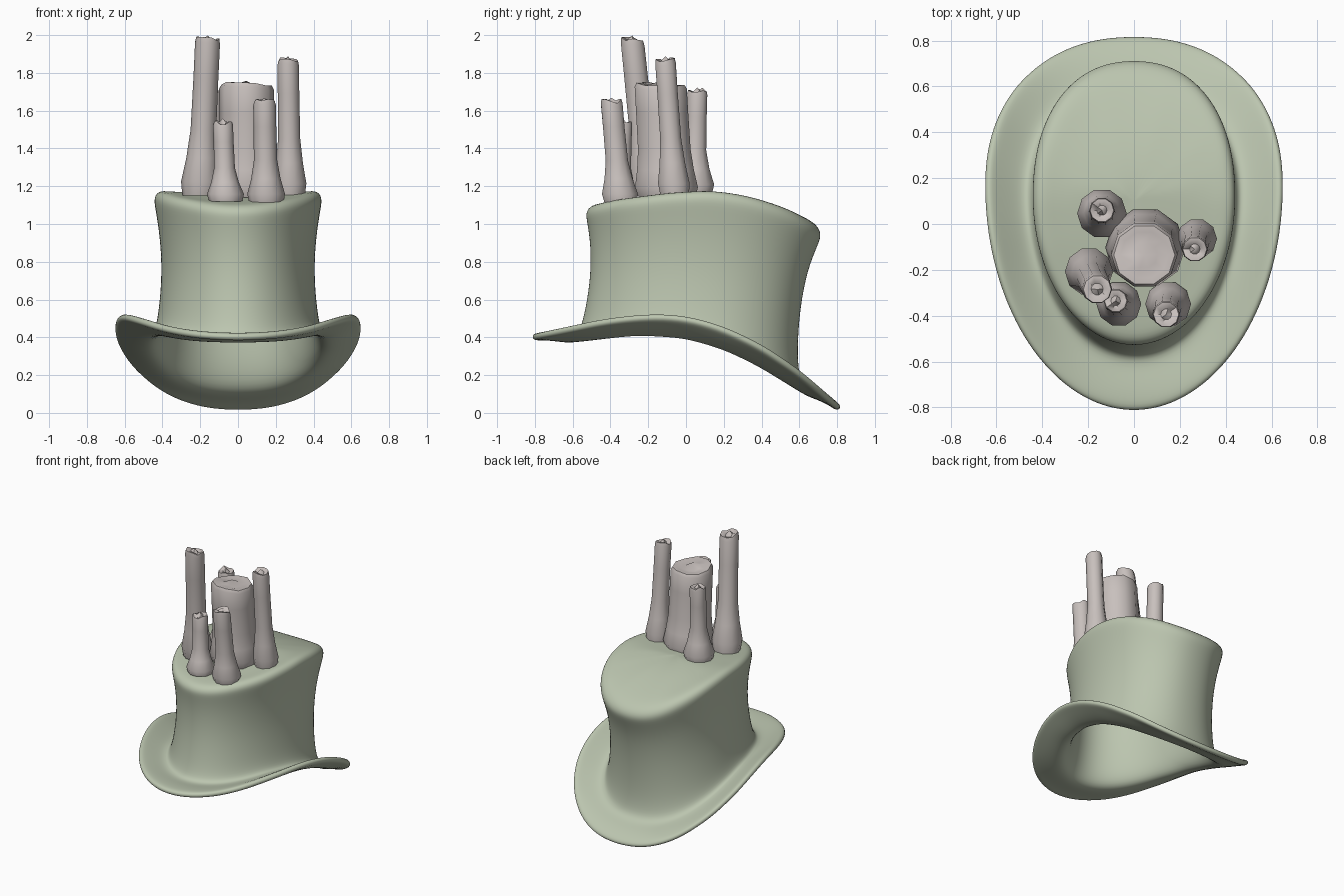
import bpy, bmesh, math, random
from mathutils import Vector

if "Cube" in bpy.data.objects:
    bpy.data.objects.remove(bpy.data.objects["Cube"])

random.seed(4)


def material(name, color):
    m = bpy.data.materials.new(name)
    m.diffuse_color = (*color, 1)
    m.use_nodes = True
    m.node_tree.nodes["Principled BSDF"].inputs["Base Color"].default_value = m.diffuse_color
    return m


def interp(table, v):
    # piecewise linear lookup
    if v <= table[0][0]:
        return table[0][1]
    for (a, za), (b, zb) in zip(table, table[1:]):
        if v <= b:
            return za + (zb - za) * (v - a) / (b - a)
    return table[-1][1]


def loft(name, rings, mat, tip=None, base=False):
    # skin closed rings in order, with an optional end point and base face
    bm = bmesh.new()
    loops = [[bm.verts.new(p) for p in ring] for ring in rings]
    n = len(loops[0])
    for a, b in zip(loops, loops[1:]):
        for k in range(n):
            j = (k + 1) % n
            bm.faces.new((a[k], a[j], b[j], b[k]))
    if tip is not None:
        t = bm.verts.new(tip)
        for k in range(n):
            bm.faces.new((loops[-1][k], loops[-1][(k + 1) % n], t))
    if base:
        bm.faces.new(loops[0][::-1])
    me = bpy.data.meshes.new(name)
    bm.to_mesh(me)
    bm.free()
    ob = bpy.data.objects.new(name, me)
    bpy.context.collection.objects.link(ob)
    me.materials.append(mat)
    return ob


def egg(rx, front, back, yc, zfun, n=36):
    # egg-shaped ring, height follows y
    pts = []
    for k in range(n):
        t = 2 * math.pi * k / n
        c, s = math.cos(t), math.sin(t)
        e = 0.9 if s > 0 else 1.0
        x = rx * math.copysign(abs(c) ** e, c)
        y = yc + (back - yc if s > 0 else yc - front) * math.copysign(abs(s) ** e, s)
        pts.append((x, y, zfun(y)))
    return pts


green = material("hat_green", (0.50, 0.56, 0.43))
wax = material("pale_wax", (0.58, 0.53, 0.51))

# side-view height curves (y, z)
EDGE = [(-.82, .42), (-.6, .47), (-.4, .515), (-.15, .535), (0, .525), (.2, .47),
        (.4, .375), (.6, .24), (.83, .035)]
BASE = [(-.82, .405), (-.6, .40), (-.25, .435), (0, .415), (.2, .36), (.4, .265),
        (.6, .145), (.83, .03)]
TOP = [(-.55, 1.09), (-.4, 1.13), (-.1, 1.17), (.15, 1.185), (.35, 1.15),
       (.55, 1.085), (.72, .99)]

# brim: half width, front y, back y, widest y, curl
BRIM = [(.64, -.82, .83, .18, 1), (.60, -.765, .78, .17, .75),
        (.53, -.68, .71, .14, .32), (.465, -.59, .625, .12, 0)]
# crown: half width, front y, back y, height fraction
CROWN = [(.44, -.562, .60, .06), (.42, -.535, .59, .2), (.403, -.507, .605, .45),
         (.415, -.507, .645, .7), (.44, -.527, .702, .88), (.448, -.535, .722, .95),
         (.42, -.505, .69, 1.0)]
# crown top inner rings
LID = [(.34, -.42, .57), (.2, -.23, .36), (.07, -.02, .2)]

rings = [egg(rx, f, b, yc, lambda y, c=c: interp(BASE, y) * (1 - c) + interp(EDGE, y) * c)
         for rx, f, b, yc, c in BRIM]
rings += [egg(rx, f, b, .12, lambda y, h=h: interp(BASE, y) * (1 - h) + interp(TOP, y) * h)
          for rx, f, b, h in CROWN]
rings += [egg(rx, f, b, .1, lambda y: interp(TOP, y) - .012) for rx, f, b in LID]
hat = loft("hat", rings, green, tip=(0, .1, 1.168))
sol = hat.modifiers.new("thickness", 'SOLIDIFY')
sol.thickness = .04
sol.offset = -1
sub = hat.modifiers.new("smooth", 'SUBSURF')
sub.levels = sub.render_levels = 2
for p in hat.data.polygons:
    p.use_smooth = True

# candle stubs: base xy, base z, base radius, top xy, top z, top radius
CANDLES = [
    ((.05, -.10), 1.14, .175, (.045, -.135), 1.74, .145),
    ((-.20, -.20), 1.15, .105, (-.16, -.285), 1.98, .066),
    ((.275, -.06), 1.15, .088, (.265, -.11), 1.87, .057),
    ((.15, -.345), 1.11, .100, (.14, -.395), 1.65, .060),
    ((-.065, -.35), 1.12, .098, (-.08, -.335), 1.54, .053),
    ((-.14, .045), 1.16, .108, (-.14, .06), 1.705, .056),
]
# candle profile: height fraction, blend from base to top radius, radius scale
PROFILE = [(0, 0, .9), (.09, 0, 1), (.24, .55, 1), (.42, .95, 1), (.75, 1, 1),
           (.965, 1, 1), (1, 1, .92), (1, 1, .72), (.985, 1, .4)]
SIDES = 10
for i, (b, zb, rb, t, zt, rt) in enumerate(CANDLES):
    lo, hi = Vector((*b, zb)), Vector((*t, zt))
    wob = [random.uniform(-.014, .014) for _ in range(SIDES)]
    rings = []
    for h, mix, s in PROFILE:
        c = lo.lerp(hi, h)
        r = (rb + (rt - rb) * mix) * s
        rings.append([c + Vector((r * math.cos(2 * math.pi * k / SIDES),
                                  r * math.sin(2 * math.pi * k / SIDES),
                                  wob[k] * (h > .95)))
                      for k in range(SIDES)])
    ob = loft(f"candle_{i + 1}", rings, wax, tip=hi + Vector((0, 0, .018)), base=True)
    bpy.ops.object.select_all(action='DESELECT')
    ob.select_set(True)
    bpy.context.view_layer.objects.active = ob
    bpy.ops.object.shade_smooth_by_angle(angle=math.radians(50))
